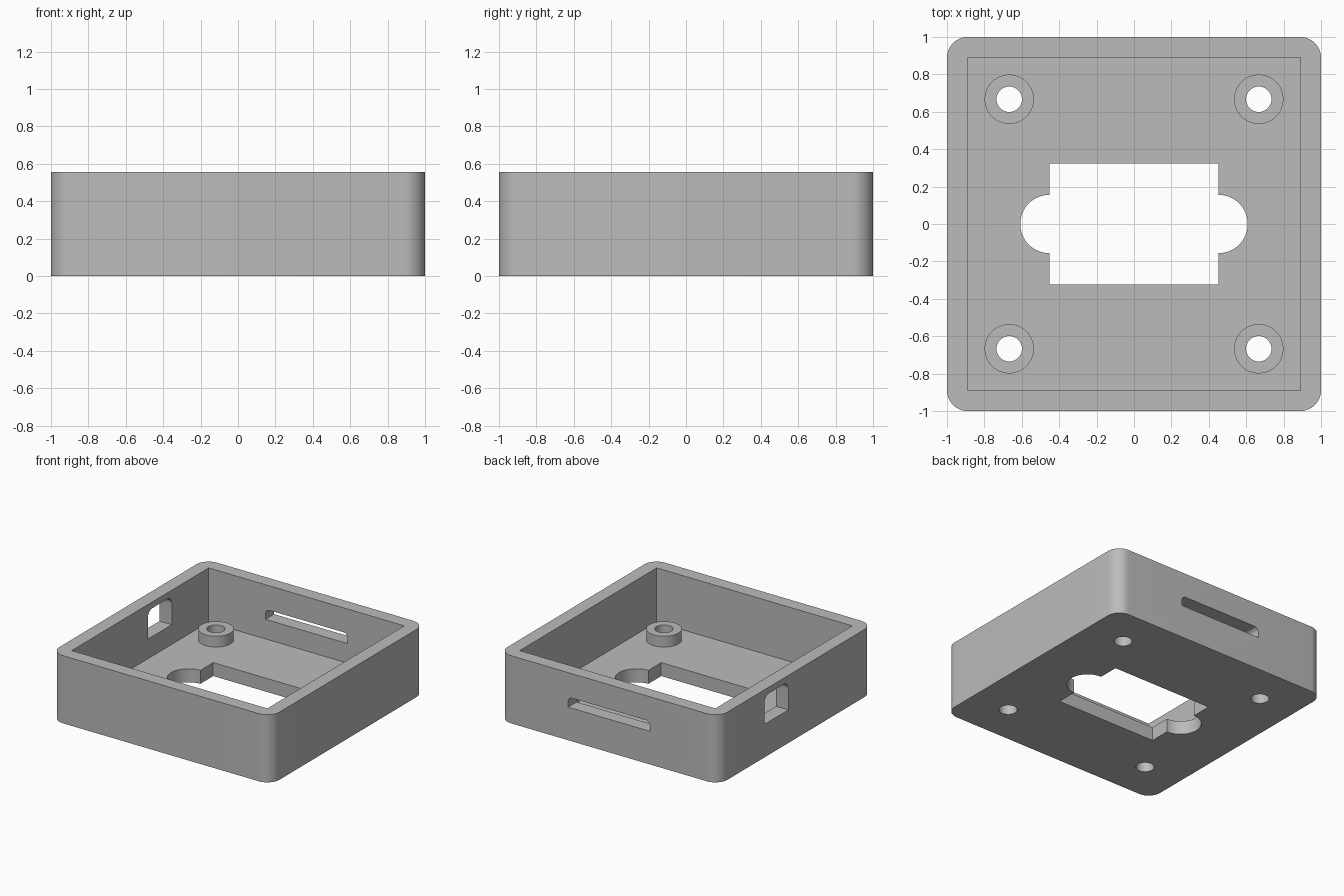
import bpy, bmesh
from math import cos, sin, pi
from mathutils import Matrix

cube = bpy.data.objects.get("Cube")
if cube:
    bpy.data.objects.remove(cube, do_unlink=True)

HEIGHT, WALL, FLOOR = 0.556, 0.111, 0.111
BOSS_POS, BOSS_R, HOLE_R, BOSS_TOP = 0.667, 0.132, 0.068, 0.2
PORT_BASE = 0.272
INNER = 1 - WALL

grey = bpy.data.materials.new("plain grey")
grey.use_nodes = True
grey.diffuse_color = (0.5, 0.5, 0.5, 1)
grey.node_tree.nodes["Principled BSDF"].inputs["Base Color"].default_value = (0.5, 0.5, 0.5, 1)


def arc(cx, cy, r, start, end, steps=12):
    """Points on an arc, angles in half turns."""
    angles = [pi * (start + (end - start) * i / steps) for i in range(steps + 1)]
    return [(cx + r * cos(a), cy + r * sin(a)) for a in angles]


def circle(cx, cy, r):
    return arc(cx, cy, r, 0, 2, 48)[:-1]


def square(half):
    return [(-half, -half), (half, -half), (half, half), (-half, half)]


def prism(name, outline, low, high, matrix=Matrix()):
    """Extrude a counter-clockwise outline from low to high."""
    bm = bmesh.new()
    face = bm.faces.new([bm.verts.new((x, y, low)) for x, y in outline])
    top = bmesh.ops.extrude_face_region(bm, geom=[face])["geom"]
    verts = [v for v in top if isinstance(v, bmesh.types.BMVert)]
    bmesh.ops.translate(bm, verts=verts, vec=(0, 0, high - low))
    bmesh.ops.transform(bm, matrix=matrix, verts=bm.verts)
    bmesh.ops.recalc_face_normals(bm, faces=bm.faces)
    mesh = bpy.data.meshes.new(name)
    bm.to_mesh(mesh)
    bm.free()
    mesh.materials.append(grey)
    obj = bpy.data.objects.new(name, mesh)
    bpy.context.collection.objects.link(obj)
    return obj


def select(obj):
    bpy.ops.object.select_all(action='DESELECT')
    obj.select_set(True)
    bpy.context.view_layer.objects.active = obj


def cut(obj, cutter):
    cutter.hide_render = True
    select(obj)
    mod = obj.modifiers.new("cut", 'BOOLEAN')
    mod.object, mod.operation, mod.solver = cutter, 'DIFFERENCE', 'EXACT'
    bpy.ops.object.modifier_apply(modifier=mod.name)
    bpy.data.objects.remove(cutter, do_unlink=True)


def smooth(obj):
    select(obj)
    bpy.ops.object.shade_smooth_by_angle(angle=pi / 6)


def port_outline(left, right, low, high, r):
    """Opening with square bottom and rounded top corners."""
    return ([(left, low), (right, low)] + arc(right - r, high - r, r, 0, 0.5)
            + arc(left + r, high - r, r, 0.5, 1))


# Open tray with rounded outer corners and a square inside
corners = [(1, 1), (-1, 1), (-1, -1), (1, -1)]
outline = []
for i, (sx, sy) in enumerate(corners):
    outline += arc(sx * INNER, sy * INNER, WALL, i / 2, i / 2 + 0.5)
tray = prism("tray", outline, 0, HEIGHT)
cut(tray, prism("cavity_cutter", square(INNER), FLOOR, HEIGHT + 0.1))

# Floor window: rectangle with a round lobe at each end
W, D, R = 0.452, 0.324, 0.156
window = ([(W, -D)] + arc(W, 0, R, -0.5, 0.5, 32) + [(W, D), (-W, D)]
          + arc(-W, 0, R, 0.5, 1.5, 32) + [(-W, -D)])
cut(tray, prism("window_cutter", window, -0.1, FLOOR + 0.05))

# Screw holes through the floor
for sx, sy in corners:
    cut(tray, prism("hole_cutter", circle(sx * BOSS_POS, sy * BOSS_POS, HOLE_R),
                    -0.1, FLOOR + 0.05))

# Wide slot in the back wall, small port in the right wall
upright = Matrix.Rotation(pi / 2, 4, 'X')
slot = port_outline(-0.372, 0.372, PORT_BASE, 0.355, 0.04)
cut(tray, prism("slot_cutter", slot, -1.1, -0.8, upright))
port = port_outline(0.1, 0.41, PORT_BASE, 0.505, 0.06)
cut(tray, prism("port_cutter", port, -1.1, -0.8, Matrix.Rotation(pi / 2, 4, 'Z') @ upright))
smooth(tray)

# Four hollow screw bosses
for sx, sy in corners:
    name = ("back" if sy > 0 else "front") + ("_left" if sx > 0 else "_right") + "_boss"
    x, y = sx * BOSS_POS, sy * BOSS_POS
    boss = prism(name, circle(x, y, BOSS_R), FLOOR, BOSS_TOP)
    cut(boss, prism("bore_cutter", circle(x, y, HOLE_R), 0, BOSS_TOP + 0.1))
    smooth(boss)
